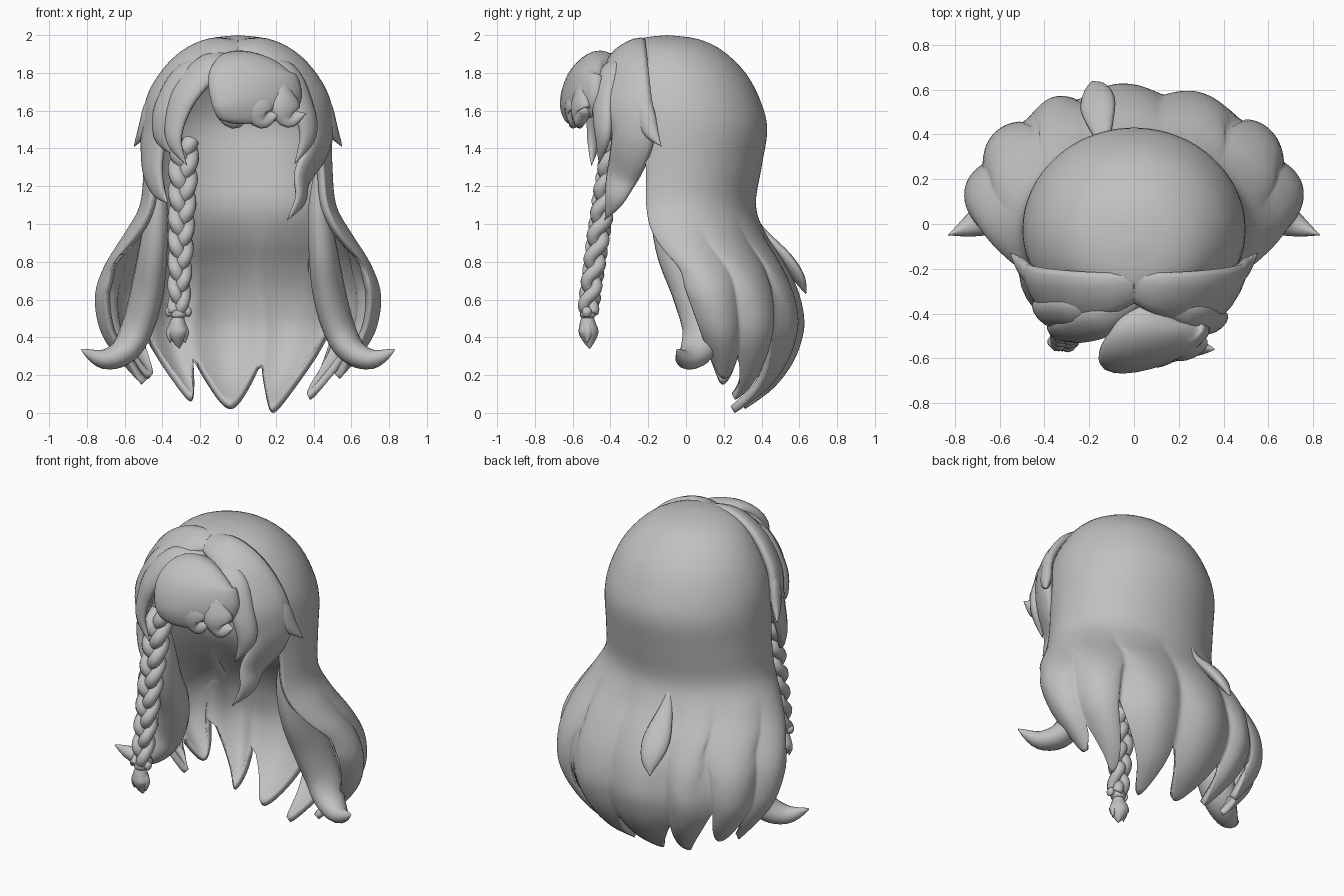
import bpy, bmesh, math
from mathutils import Vector

cube = bpy.data.objects.get("Cube")
if cube:
    bpy.data.objects.remove(cube)

GREY = (0.53, 0.53, 0.53, 1.0)
hair = bpy.data.materials.new("hair_grey")
hair.use_nodes = True
hair.diffuse_color = GREY
hair.node_tree.nodes["Principled BSDF"].inputs["Base Color"].default_value = GREY


def add_object(name, verts, faces):
    mesh = bpy.data.meshes.new(name)
    bm = bmesh.new()
    vs = [bm.verts.new(v) for v in verts]
    for f in faces:
        bm.faces.new([vs[i] for i in f])
    bmesh.ops.remove_doubles(bm, verts=bm.verts, dist=0.0005)
    for f in bm.faces:
        f.smooth = True
    bm.to_mesh(mesh)
    bm.free()
    obj = bpy.data.objects.new(name, mesh)
    bpy.context.collection.objects.link(obj)
    mesh.materials.append(hair)
    return obj


def smooth_path(points, steps=5):
    """Catmull-Rom resampling of tuples of any length."""
    p = [points[0]] + list(points) + [points[-1]]
    out = []
    for i in range(1, len(p) - 2):
        for k in range(steps):
            t = k / steps
            out.append(tuple(
                b + 0.5 * t * (c - a + t * (2*a - 5*b + 4*c - d + t * (3*(b - c) + d - a)))
                for a, b, c, d in zip(p[i-1], p[i], p[i+1], p[i+2])))
    return out + [tuple(points[-1])]


def lock(name, points, widths, thick=0.035, sides=12, steps=5):
    """Flattened tapering strand swept along a path."""
    data = smooth_path([tuple(p) + (w,) for p, w in zip(points, widths)], steps)
    pos = [Vector(d[:3]) for d in data]
    peak = max(widths)
    verts, faces, side = [], [], None
    for i, c in enumerate(pos):
        t = (pos[min(i + 1, len(pos) - 1)] - pos[max(i - 1, 0)]).normalized()
        if side is None:
            side = t.cross(c - Vector((0, -0.05, min(c.z, 1.5))))
        side = (side - t * side.dot(t)).normalized()
        n = side.cross(t)
        w = max(data[i][3], 0.001)
        h = thick * min(1, w / peak) ** 0.7
        for k in range(sides):
            a = math.tau * k / sides
            verts.append(c + side * w * math.cos(a) + n * h * math.sin(a))
    for i in range(len(pos) - 1):
        for k in range(sides):
            a, b = i * sides + k, i * sides + (k + 1) % sides
            faces.append((a, b, b + sides, a + sides))
    faces.append(tuple(reversed(range(sides))))
    faces.append(tuple(range(len(verts) - sides, len(verts))))
    obj = add_object(name, verts, faces)
    bm = bmesh.new()
    bm.from_mesh(obj.data)
    bmesh.ops.recalc_face_normals(bm, faces=bm.faces)
    bm.to_mesh(obj.data)
    bm.free()


def mirror(points, s):
    return [(p[0] * s, p[1], p[2]) for p in points]


# Main shell rows: height, half width, back y, front y, half opening angle
PI, EDGE = math.pi, 1.78
ROWS = smooth_path([
    (2.0, 0, -.1, -.1, PI), (1.98, .16, .06, -.25, PI), (1.92, .29, .19, -.35, PI),
    (1.8, .4, .315, -.42, 2.7), (1.65, .47, .395, -.48, 2.2), (1.5, .495, .43, -.48, 2.09),
    (1.3, .5, .4, -.46, 2.01), (1.1, .52, .37, -.45, 2.0), (.95, .6, .42, -.43, 2.0),
    (.8, .69, .515, -.42, 1.91), (.65, .745, .585, -.4, EDGE), (.5, .735, .615, -.35, EDGE),
    (.38, .69, .6, -.28, EDGE), (.25, .59, .545, -.18, EDGE), (.12, .47, .44, -.1, EDGE),
    (0, .36, .27, -.1, EDGE)], 4)


def on_shell(a, z, grow):
    """Point on the shell at an angle from the back and a height."""
    for r, q in zip(ROWS, ROWS[1:]):
        if r[0] >= z >= q[0]:
            break
    f = min(1, (r[0] - z) / (r[0] - q[0]))
    x, back, front = [r[k] + (q[k] - r[k]) * f for k in (1, 2, 3)]
    mid, half = (back + front) / 2, (back - front) / 2
    return ((x + grow) * math.sin(a), mid + (half + grow) * math.cos(a), z)


# Partings between the lower locks: angle, notch height; and the lock tips between them
PARTINGS = [(-EDGE, .32), (-1.22, .32), (-.68, .45), (-.33, .3), (.17, .28),
            (.66, .5), (1.2, .32), (EDGE, .32)]
TIPS = [.15, .18, .06, .02, .0, .07, .18, .15]


def lower_edge(b):
    """Crest (0 at a parting, 1 mid-lock) and bottom height at an angle."""
    for (a0, n0), (a1, n1), tip in zip(PARTINGS, PARTINGS[1:], TIPS):
        if b <= a1 + 1e-6:
            break
    f = min(1, max(0, (b - a0) / (a1 - a0)))
    crest = math.sin(PI * f)
    notch = n0 + (n1 - n0) * f
    return crest, notch - (notch - tip) * crest ** .65


# Shell whose lower part divides into pointed locks
COLS = 160
verts, faces = [], []
for r in ROWS:
    fade = min(1, max(0, (1.05 - r[0]) / 0.6))
    for j in range(COLS + 1):
        u = 2 * j / COLS - 1
        crest, bottom = lower_edge(EDGE * u)
        z = r[0] if r[0] > 1 else 1 - (1 - r[0]) * (1 - bottom)
        curl = .14 * max(0, 1 - r[0] * 2) * math.sin(2 * EDGE * u)
        verts.append(on_shell(r[4] * u + curl, z, .045 * fade * (crest - .7)))
for i in range(len(ROWS) - 1):
    for j in range(COLS):
        k = i * (COLS + 1) + j
        faces.append((k + 1, k + COLS + 2, k + COLS + 1, k))
shell = add_object("back_hair_shell", verts, faces)
solid = shell.modifiers.new("thickness", "SOLIDIFY")
solid.thickness = 0.04
solid.offset = -1

# Temple band tails differ: a long wave on the left, a short hook on the right
TAILS = {1: [(.41, -.3, 1.38), (.34, -.34, 1.25), (.33, -.38, 1.13), (.26, -.43, 1.02)],
         -1: [(.45, -.29, 1.4), (.45, -.32, 1.28), (.42, -.36, 1.18), (.37, -.41, 1.11)]}
for s, side in ((1, "left"), (-1, "right")):
    # Broad side strand curling out at the tip
    lock(f"{side}_side_flick", mirror([
        (.44, -.14, 1.3), (.43, -.12, 1.08), (.45, -.06, .86), (.48, .04, .65),
        (.53, .09, .46), (.6, .06, .33), (.71, 0, .285), (.83, -.05, .335)], s),
        (.03, .07, .1, .12, .115, .095, .06, 0), .085, 16)
    # Broad band sweeping from the parting over the temple
    lock(f"{side}_temple_band", mirror([
        (-.04, -.27, 1.935), (.12, -.31, 1.925), (.28, -.32, 1.83), (.4, -.31, 1.66),
        (.44, -.28, 1.5)] + TAILS[s], s),
        (.06, .11, .135, .145, .13, .115, .09, .055, 0), .045)
    # Small pointed strand over the ear
    lock(f"{side}_ear_flick", mirror([
        (.42, -.24, 1.74), (.47, -.22, 1.61), (.5, -.19, 1.5), (.55, -.13, 1.41)], s),
        (.02, .05, .045, 0), .03)

# Single strand lifting off the back
lock("back_flick", [(-.13, .35, 1.06), (-.14, .4, .96), (-.16, .52, .82),
                    (-.17, .595, .72), (-.19, .635, .63)], (.01, .04, .08, .06, 0), .035)

# Rounded fringe with small curled tips
lock("fringe", [
    (.06, -.37, 1.85), (.06, -.46, 1.85), (.07, -.53, 1.77), (.1, -.55, 1.67),
    (.11, -.54, 1.59), (.11, -.53, 1.56)], (.06, .17, .24, .255, .23, .18), .085, 24)
for n, (x, y) in enumerate(((-.04, -.58), (.11, -.6), (.25, -.56))):
    lock(f"fringe_tip_{n}", [
        (x - .02, y + .01, 1.74), (x, y, 1.63), (x + .03, y + .01, 1.565),
        (x + .11, y, 1.585)], (.03, .085, .065, 0), .04)

# Swept strands framing the right of the face
lock("right_fringe_sweep", [
    (.02, -.34, 1.88), (-.14, -.43, 1.84), (-.27, -.47, 1.7), (-.33, -.48, 1.55),
    (-.335, -.49, 1.43), (-.27, -.5, 1.31)], (.04, .09, .085, .065, .045, 0), .04)
lock("right_fringe_outer", [
    (-.1, -.35, 1.87), (-.27, -.39, 1.8), (-.38, -.4, 1.62), (-.4, -.4, 1.47),
    (-.35, -.42, 1.37)], (.04, .08, .08, .06, 0), .04)

# Strand framing the left of the face
lock("left_fringe_sweep", [
    (.1, -.35, 1.87), (.25, -.41, 1.8), (.34, -.44, 1.63), (.37, -.44, 1.47),
    (.3, -.46, 1.32)], (.04, .08, .07, .055, 0), .04)

# Three-strand braid
TURNS, STEPS = 2.5, 50
for n in range(3):
    path, widths = [], []
    for k in range(STEPS + 1):
        f = k / STEPS
        p = math.tau * (TURNS * f + n / 3)
        amp = .042 - .014 * f
        path.append((-.285 - .03 * f + amp * math.sin(p),
                     -.37 - .15 * f ** .8 + .026 * math.sin(2 * p), 1.44 - .91 * f))
        widths.append(.045 - .013 * f)
    lock(f"braid_strand_{n}", path, widths, .042, 10, 2)

# Braid tie with two small knots, and the tassel below
lock("braid_tie", [(-.315, -.52, .555), (-.315, -.52, .54), (-.315, -.52, .515),
                   (-.315, -.52, .5)], (.025, .042, .042, .025), .042)
for s, side in ((1, "left"), (-1, "right")):
    lock(f"{side}_tie_knot", [(-.315 + s * d, -.525, .53 + d * .1)
                              for d in (.01, .035, .055, .07)],
         (.012, .02, .028, .008), .026)
    lock(f"{side}_tassel_tip", [(-.315, -.52, .5), (-.32 + s * .035, -.52, .43),
                                (-.32 + s * .04, -.525, .37)], (.015, .025, 0), .025)
lock("braid_tassel", [(-.315, -.52, .52), (-.32, -.52, .47), (-.32, -.515, .42),
                      (-.31, -.51, .34)], (.025, .045, .056, 0), .05)
